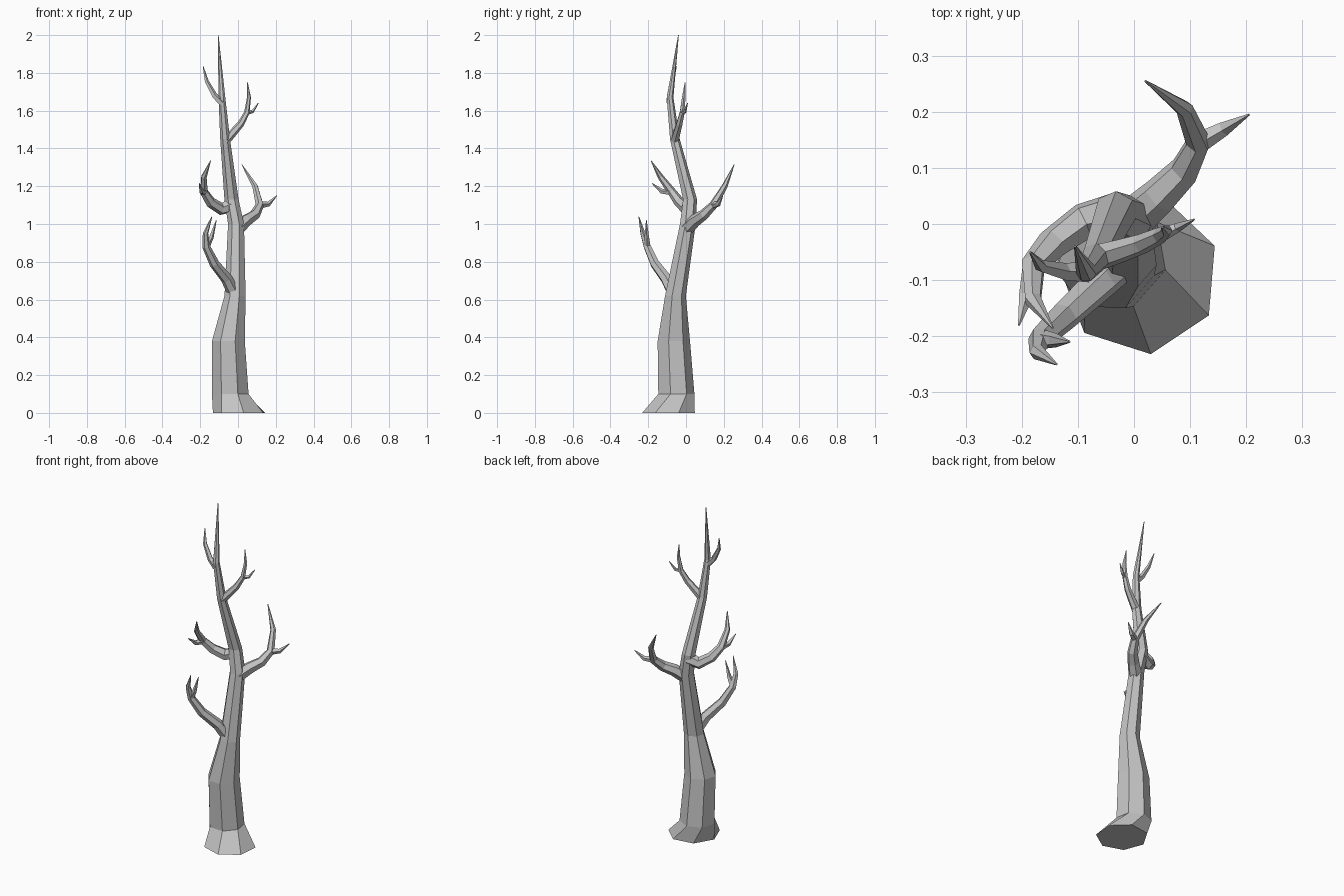
import bpy, bmesh, math
from mathutils import Vector, Quaternion

cube = bpy.data.objects.get("Cube")
if cube:
    bpy.data.objects.remove(cube, do_unlink=True)

# One plain grey for the whole tree
grey = bpy.data.materials.new("bark grey")
grey.use_nodes = True
colour = (.55, .55, .55, 1)
grey.diffuse_color = colour
grey.node_tree.nodes["Principled BSDF"].inputs["Base Color"].default_value = colour

UP = Vector((0, 0, 1))


def make_ring(centre, radius, sides, turn):
    """Corners of a regular polygon, turned to face along the limb."""
    corners = []
    for side in range(sides):
        angle = math.tau * side / sides
        spoke = Vector((math.cos(angle), math.sin(angle), 0))
        corners.append(centre + turn @ (spoke * radius))
    return corners


def skin(name, rings):
    """Join successive rings with flat quads and close both ends."""
    bm = bmesh.new()
    loops = [[bm.verts.new(corner) for corner in ring] for ring in rings]
    for lower, upper in zip(loops, loops[1:]):
        for side in range(len(lower)):
            bm.faces.new((lower[side - 1], lower[side], upper[side], upper[side - 1]))
    bm.faces.new(loops[0])
    bm.faces.new(loops[-1])
    bmesh.ops.recalc_face_normals(bm, faces=bm.faces)
    mesh = bpy.data.meshes.new(name)
    bm.to_mesh(mesh)
    bm.free()
    mesh.materials.append(grey)
    limb = bpy.data.objects.new(name, mesh)
    bpy.context.collection.objects.link(limb)


def trunk_radius(height):
    """Even taper, thicker in the bole and flared at the foot."""
    if height == 2:
        return .002
    radius = .037 * (2.17 - height)
    if height < .5:
        radius += .023
    if height == 0:
        radius += .04
    return radius


def build_trunk(name, path, sides):
    rings = []
    for centre in map(Vector, path):
        # The foot is twisted slightly against the rings above it
        degrees = -67 if centre.z else -82
        turn = Quaternion(UP, math.radians(degrees))
        rings.append(make_ring(centre, trunk_radius(centre.z), sides, turn))
    skin(name, rings)


def build_branch(name, path, thickness, sides):
    """Tapering limb whose rings follow the bends of the path."""
    points = [Vector(point) for point in path]
    last = len(points) - 1
    heading, turn = UP, Quaternion()
    rings = []
    for index, point in enumerate(points):
        arriving = (point - points[max(index - 1, 0)]).normalized()
        leaving = (points[min(index + 1, last)] - point).normalized()
        tangent = (arriving + leaving).normalized()
        turn = heading.rotation_difference(tangent) @ turn
        heading = tangent
        radius = thickness * (1 - index / last) ** .6 + .002
        rings.append(make_ring(point, radius, sides, turn))
    skin(name, rings)


def build_forked(place, path, twig_tip, thickness):
    """Branch with a side twig that sags from the fork, then rises."""
    build_branch(place + "_branch", path, thickness, sides=6)
    fork, tip = Vector(path[-3]), Vector(twig_tip)
    bend = fork.lerp(tip, .5) - UP * .02
    build_branch(place + "_twig", [fork, bend, tip], thickness / 2, sides=5)


# Trunk with flared foot, leaning and tapering to a point
build_trunk("trunk", [
    (.01, -.09, 0), (-.04, -.055, .1), (-.05, -.068, .38), (-.015, -.058, .62),
    (-.01, .008, 1), (-.034, .02, 1.13), (-.068, -.06, 1.45),
    (-.085, -.085, 1.67), (-.105, -.04, 2)], sides=7)

# Lower branch, reaching forward
build_forked("lower", [
    (-.02, -.065, .63), (-.06, -.105, .71), (-.125, -.165, .79),
    (-.168, -.205, .88), (-.172, -.228, .95), (-.138, -.25, 1.04)],
    twig_tip=(-.115, -.21, 1.02), thickness=.033)

# Rear branch
build_forked("rear", [
    (0, .01, .98), (.045, .05, 1.02), (.09, .095, 1.05),
    (.115, .145, 1.1), (.09, .205, 1.2), (.02, .255, 1.315)],
    twig_tip=(.205, .195, 1.15), thickness=.036)

# Side branch
build_forked("side", [
    (-.03, .02, 1.1), (-.09, .005, 1.08), (-.145, -.035, 1.115),
    (-.18, -.075, 1.17), (-.18, -.135, 1.25), (-.145, -.185, 1.335)],
    twig_tip=(-.205, -.18, 1.215), thickness=.036)

# Upper branch
build_forked("upper", [
    (-.066, -.06, 1.44), (-.025, -.048, 1.485), (.015, -.035, 1.53),
    (.047, -.02, 1.59), (.058, -.012, 1.67), (.05, -.005, 1.75)],
    twig_tip=(.107, .008, 1.64), thickness=.022)

# Small twig near the top
build_branch("top_twig", [
    (-.085, -.085, 1.64), (-.125, -.085, 1.68), (-.166, -.075, 1.755),
    (-.185, -.05, 1.835)], thickness=.018, sides=5)
